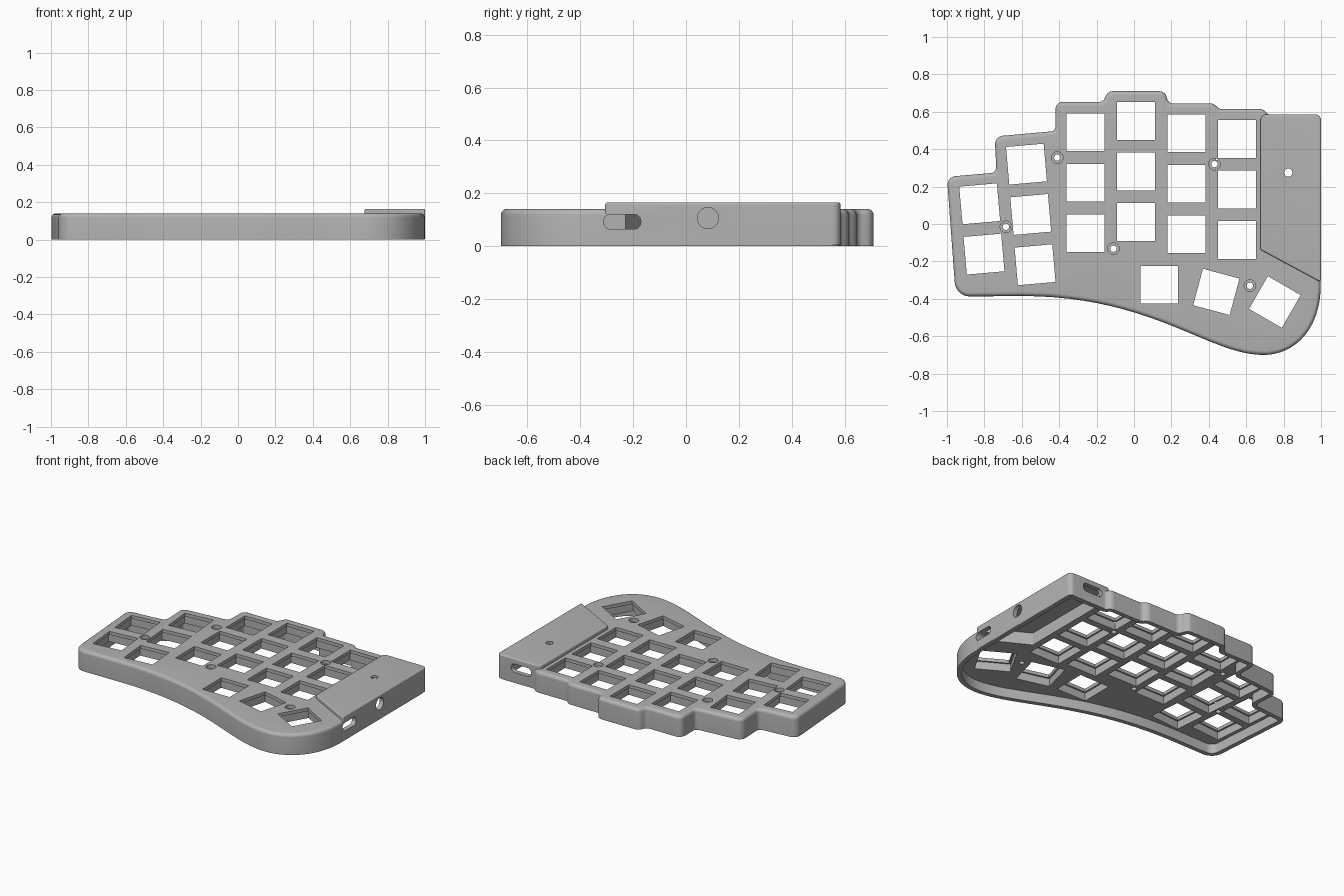
import bpy, bmesh
from math import sin, cos, tan, pi, radians
from mathutils import Vector, Matrix
from mathutils.geometry import interpolate_bezier

if "Cube" in bpy.data.objects:
    bpy.data.objects.remove(bpy.data.objects["Cube"])

HEIGHT, COVER_TOP, PLATE_UNDER, WALL = 0.14, 0.165, 0.065, 0.03

grey = bpy.data.materials.new("plain grey")
grey.use_nodes = True
grey.diffuse_color = (0.45, 0.45, 0.45, 1)
grey.node_tree.nodes["Principled BSDF"].inputs["Base Color"].default_value = (0.45, 0.45, 0.45, 1)


def ring(corners, inset=0.0):
    """Inset a counter-clockwise outline of (x, y, radius) and round its corners."""
    pts, out, count = [], [], len(corners)
    pos = [Vector(c[:2]) for c in corners]
    dirs = [(pos[(i + 1) % count] - pos[i]).normalized() for i in range(count)]
    for i in range(count):
        n1, n2 = (Vector((-d.y, d.x)) for d in (dirs[i - 1], dirs[i]))
        pts.append(pos[i] + (n1 + n2) * inset / (1 + n1.dot(n2)))
    for i, p in enumerate(pts):
        e1, e2, r = dirs[i - 1], dirs[i], corners[i][2]
        if r == 0:
            out.append(p)
            continue
        turn = e1.cross(e2)
        r = max(r - inset, 0.003) if turn > 0 else r + inset
        room = 0.47 * min((p - pts[i - 1]).length, (pts[(i + 1) % count] - p).length)
        t = min(r * tan(e1.angle(e2) / 2), room)
        a, b = p - e1 * t, p + e2 * t
        out += interpolate_bezier(a, a + e1 * t * 0.55, b - e2 * t * 0.55, b, 8)
    return [Vector((p[0], p[1])) for p in out]


def circle(r, sides=28):
    return [Vector((r * cos(2 * pi * i / sides), r * sin(2 * pi * i / sides))) for i in range(sides)]


def rect(w, h, r=0):
    return ring([(-w, -h, r), (w, -h, r), (w, h, r), (-w, h, r)])


def loft(name, layers, matrices=(Matrix(),)):
    """Closed solid through (outline, z) layers, repeated at each matrix."""
    bm = bmesh.new()
    for m in matrices:
        rows = [[bm.verts.new(m @ Vector((p.x, p.y, z))) for p in pts] for pts, z in layers]
        for low, high in zip(rows, rows[1:]):
            for i in range(len(low)):
                bm.faces.new((low[i - 1], low[i], high[i], high[i - 1]))
        bm.faces.new(rows[0][::-1])
        bm.faces.new(rows[-1])
    bmesh.ops.recalc_face_normals(bm, faces=bm.faces)
    mesh = bpy.data.meshes.new(name)
    bm.to_mesh(mesh)
    bm.free()
    mesh.materials.append(grey)
    obj = bpy.data.objects.new(name, mesh)
    bpy.context.collection.objects.link(obj)
    return obj


def rounded_slab(name, corners, base, top, fillet):
    layers = [(ring(corners), base)]
    for i in range(7):
        a = pi / 2 * i / 6
        layers.append((ring(corners, fillet * (1 - cos(a))), top - fillet + fillet * sin(a)))
    return loft(name, layers)


def combine(target, tool, operation):
    mod = target.modifiers.new(operation, "BOOLEAN")
    mod.operation, mod.object, mod.solver = operation, tool, "EXACT"
    deps = bpy.context.evaluated_depsgraph_get()
    mesh = bpy.data.meshes.new_from_object(target.evaluated_get(deps))
    target.modifiers.clear()
    target.data = mesh
    bpy.data.objects.remove(tool)


def place(x, y, degrees=0):
    return Matrix.Translation((x, y, 0)) @ Matrix.Rotation(radians(degrees), 4, "Z")


# Case outline: sweeping front edge, straight right side, stepped back edge
def sweep(*handles):
    return [(p[0], p[1], 0) for p in interpolate_bezier(*[Vector(h) for h in handles], 24)]


outline = [(-0.953, -0.388, 0.08)]
outline += sweep((-0.6, -0.385), (0.1, -0.385), (0.4, -0.70), (0.69, -0.70))
outline += sweep((0.69, -0.70), (0.87, -0.70), (0.998, -0.55), (0.998, -0.33))[1:]
outline += [(0.998, 0.583, 0.045), (0.72, 0.583, 0.03), (0.69, 0.615, 0.04),
            (0.455, 0.615, 0.03), (0.425, 0.645, 0.04), (0.185, 0.645, 0.03),
            (0.165, 0.71, 0.04), (-0.14, 0.71, 0.04), (-0.165, 0.653, 0.03),
            (-0.42, 0.653, 0.04), (-0.42, 0.497, 0.025), (-0.745, 0.468, 0.045),
            (-0.735, 0.275, 0.03), (-1.0, 0.252, 0.045)]
case = rounded_slab("keyboard_case", outline, 0, HEIGHT, 0.022)

# Raised controller cover
cover = [(1.0, -0.312, 0.01), (1.0, 0.585, 0.03), (0.677, 0.585, 0.03), (0.677, -0.138, 0.01)]
combine(case, rounded_slab("controller_cover", cover, 0.004, COVER_TOP, 0.009), "UNION")

# Hollow underside, deeper beneath the cover
inner = ring(outline, WALL)
combine(case, loft("case_hollow", [(inner, -0.1), (inner, PLATE_UNDER)]), "DIFFERENCE")
bay = ring(cover, WALL)
combine(case, loft("controller_bay", [(bay, -0.1), (bay, COVER_TOP - 0.017)]), "DIFFERENCE")

# Key openings: thin lip on top, wider pocket below
keys = []
for x, y in ((-0.26, 0.49), (0.01, 0.55), (0.28, 0.485), (0.55, 0.455)):
    keys += [place(x, y - 0.27 * row) for row in range(3)]
for x, y, rows in ((-0.575, 0.32, 3), (-0.825, 0.108, 2)):
    keys += [place(x + 0.023 * row, y - 0.269 * row, 5) for row in range(rows)]
keys += [place(0.135, -0.325), place(0.44, -0.363, -15), place(0.753, -0.417, -30)]
lip, pocket = rect(0.101, 0.101), rect(0.112, 0.112)
combine(case, loft("key_openings", [(pocket, -0.1), (pocket, 0.118), (lip, 0.118), (lip, 0.3)], keys),
        "DIFFERENCE")

# Counterbored screw holes
screws = [place(x, y) for x, y in
          ((-0.41, 0.355), (0.43, 0.32), (-0.685, -0.015), (-0.11, -0.132), (0.62, -0.33))]
bore, head = circle(0.017), circle(0.031)
combine(case, loft("screw_holes", [(bore, -0.1), (bore, 0.115), (head, 0.115), (head, 0.3)], screws),
        "DIFFERENCE")

# Reset hole in the cover
pin = circle(0.022)
combine(case, loft("reset_hole", [(pin, 0.1), (pin, 0.3)], [place(0.825, 0.275)]), "DIFFERENCE")

# Ports through the right side and the back
to_side = Matrix(((0, 0, 1, 0), (1, 0, 0, 0), (0, 1, 0, 0), (0, 0, 0, 1)))
to_back = Matrix(((-1, 0, 0, 0), (0, 0, 1, 0), (0, 1, 0, 0), (0, 0, 0, 1)))
jack, slot, plug = circle(0.04, 36), rect(0.07, 0.028, 0.026), rect(0.075, 0.028, 0.026)
for name, shape, near, spot, turn in (
        ("jack_port", jack, 0.93, (0, 0.083, 0.106), to_side),
        ("switch_slot", slot, 0.91, (0, -0.241, 0.092), to_side),
        ("plug_port", plug, 0.5, (0.82, 0, 0.1), to_back)):
    combine(case, loft(name, [(shape, near), (shape, 1.2)], [Matrix.Translation(spot) @ turn]),
            "DIFFERENCE")

# Smooth the rounded edges only
bpy.ops.object.select_all(action="DESELECT")
case.select_set(True)
bpy.context.view_layer.objects.active = case
bpy.ops.object.shade_smooth_by_angle(angle=radians(30))
